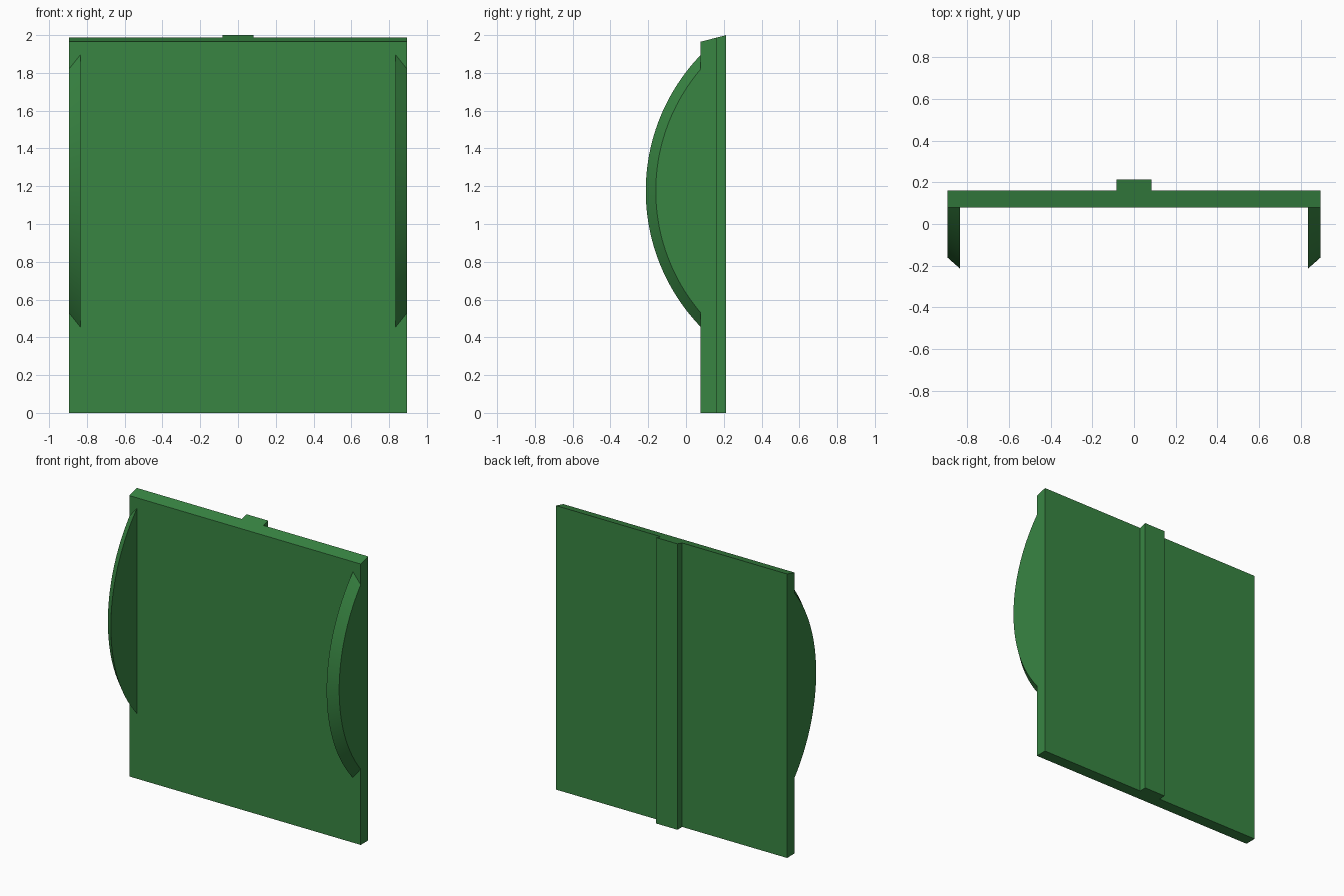
import bpy, bmesh, math

cube = bpy.data.objects.get("Cube")
if cube:
    bpy.data.objects.remove(cube, do_unlink=True)

green = bpy.data.materials.new("leaf green")
green.use_nodes = True
COLOUR = (0.04, 0.235, 0.055, 1)
green.diffuse_color = COLOUR
green.node_tree.nodes["Principled BSDF"].inputs["Base Color"].default_value = COLOUR

HALF_WIDTH = 0.895
FRONT, BACK, RIB_BACK = 0.078, 0.161, 0.213
RIB_HALF = 0.083


def loft(name, lower, upper):
    """Solid between two matching outlines."""
    bm = bmesh.new()
    a = [bm.verts.new(p) for p in lower]
    b = [bm.verts.new(p) for p in upper]
    bm.faces.new(a)
    bm.faces.new(b)
    n = len(a)
    for i in range(n):
        j = (i + 1) % n
        bm.faces.new((a[i], a[j], b[j], b[i]))
    bmesh.ops.recalc_face_normals(bm, faces=bm.faces)
    mesh = bpy.data.meshes.new(name)
    bm.to_mesh(mesh)
    bm.free()
    mesh.materials.append(green)
    obj = bpy.data.objects.new(name, mesh)
    bpy.context.collection.objects.link(obj)
    return obj


def arc(x, half_chord, rise, steps=48):
    """Bowed outline in the plane at x, its chord on the panel front."""
    radius = (half_chord ** 2 + rise ** 2) / (2 * rise)
    centre_y = FRONT - rise + radius
    sweep = math.asin(half_chord / radius)
    angles = [sweep * (2 * i / steps - 1) for i in range(steps + 1)]
    return [(x, centre_y - radius * math.cos(t), 1.175 + radius * math.sin(t))
            for t in angles]


# Back panel with its central rib, and a top edge sloping up to the rear
half = [(HALF_WIDTH, FRONT), (HALF_WIDTH, BACK), (RIB_HALF, BACK), (RIB_HALF, RIB_BACK)]
outline = half + [(-x, y) for x, y in reversed(half)]
slope = 0.035 / (RIB_BACK - FRONT)
loft("back_panel",
     [(x, y, 0) for x, y in outline],
     [(x, y, 1.965 + slope * (y - FRONT)) for x, y in outline])

# Bowed side wings with a bevelled front edge
for name, side in (("left_wing", 1), ("right_wing", -1)):
    wing = loft(name,
                arc(side * 0.835, 0.72, 0.291),
                arc(side * HALF_WIDTH, 0.645, 0.238))
    bpy.ops.object.select_all(action="DESELECT")
    wing.select_set(True)
    bpy.context.view_layer.objects.active = wing
    bpy.ops.object.shade_smooth_by_angle(angle=math.radians(30))
